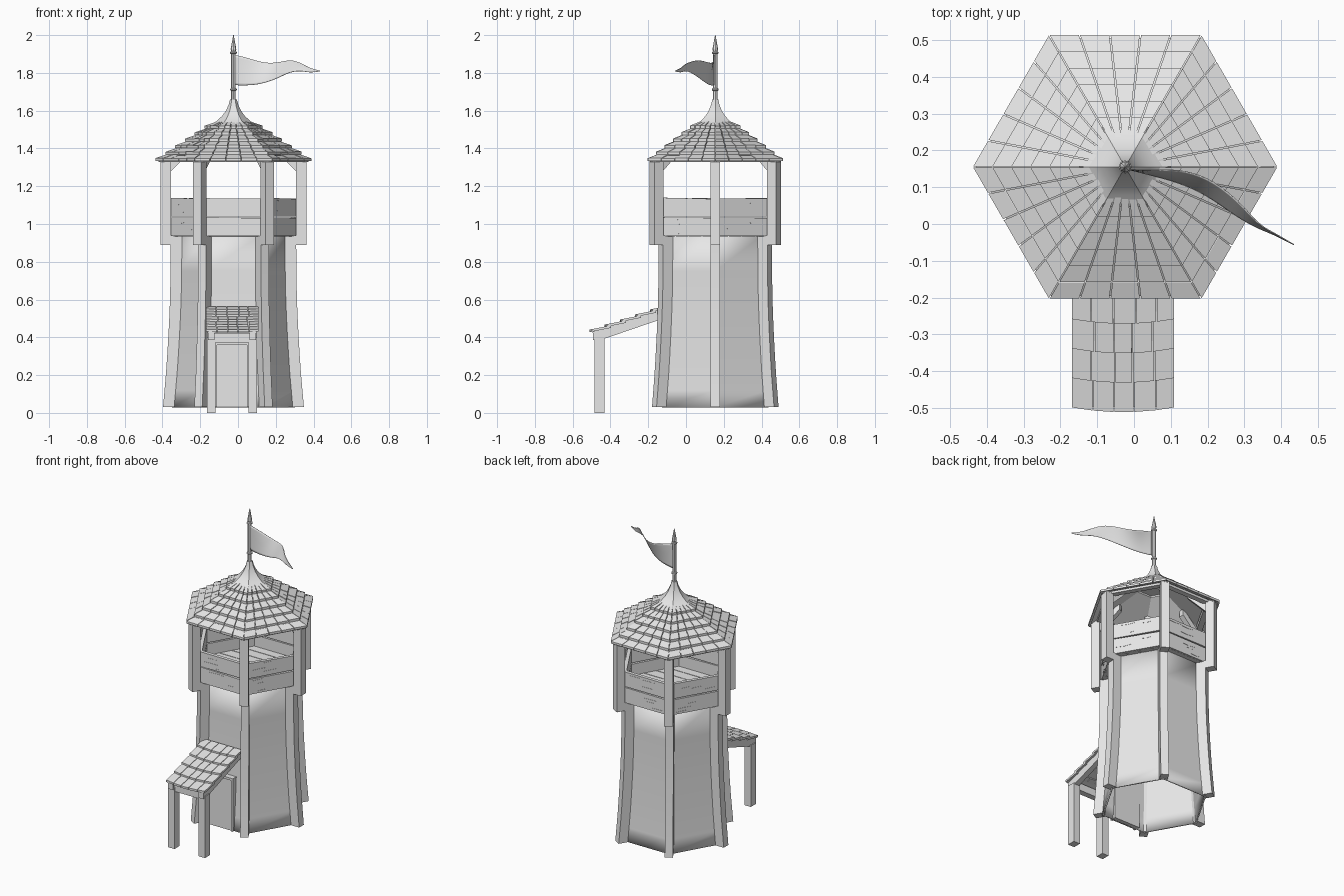
import bpy, bmesh, random
from math import sin, cos, tan, radians
from mathutils import Vector

random.seed(4)
cube = bpy.data.objects.get("Cube")
if cube:
    bpy.data.objects.remove(cube)

CX, CY = -0.024, 0.155          # tower axis
T30 = tan(radians(30))
CORNERS = [60 * k for k in range(6)]
SIDES = [a + 30 for a in CORNERS]

grey = bpy.data.materials.new("plain light grey")
grey.use_nodes = True
grey.diffuse_color = (0.8, 0.8, 0.8, 1)
grey.node_tree.nodes["Principled BSDF"].inputs["Base Color"].default_value = (0.8, 0.8, 0.8, 1)


def radial(angle, r, t, z):
    """Point at distance r along an angle, shifted sideways by t."""
    a = radians(angle)
    return Vector((CX + r * cos(a) - t * sin(a), CY + r * sin(a) + t * cos(a), z))


def hexa(bm, low, high):
    """Six-sided block between two matching quads."""
    loft(bm, [low, high])


def loft(bm, rings, closed_ends=True):
    """Skin a list of point rings."""
    rows = [[bm.verts.new(p) for p in ring] for ring in rings]
    n = len(rows[0])
    for a, b in zip(rows, rows[1:]):
        for i in range(n):
            j = (i + 1) % n
            bm.faces.new((a[i], a[j], b[j], b[i]))
    if closed_ends:
        bm.faces.new(rows[0][::-1])
        bm.faces.new(rows[-1])


def box(bm, x0, x1, y0, y1, z0, z1):
    quad = [(x0, y0), (x1, y0), (x1, y1), (x0, y1)]
    hexa(bm, [(x, y, z0) for x, y in quad], [(x, y, z1) for x, y in quad])


def finish(name, bm, smooth=False):
    bmesh.ops.recalc_face_normals(bm, faces=bm.faces)
    mesh = bpy.data.meshes.new(name)
    bm.to_mesh(mesh)
    bm.free()
    mesh.materials.append(grey)
    ob = bpy.data.objects.new(name, mesh)
    bpy.context.collection.objects.link(ob)
    if smooth:
        bpy.ops.object.select_all(action='DESELECT')
        ob.select_set(True)
        bpy.context.view_layer.objects.active = ob
        bpy.ops.object.shade_smooth_by_angle(angle=radians(30))
    return ob


def lathe(name, profile, sides=6, smooth=False, ends=True):
    bm = bmesh.new()
    loft(bm, [[radial(360 * i / sides, r, 0, z) for i in range(sides)] for r, z in profile], ends)
    return finish(name, bm, smooth)


def radial_block(bm, angle, r0, r1, half, z0, z1):
    quad = [(r0, -half), (r1, -half), (r1, half), (r0, half)]
    hexa(bm, [radial(angle, r, t, z0) for r, t in quad], [radial(angle, r, t, z1) for r, t in quad])


# Flared hexagonal wall, open below
FLARE = [(0.03, 0.041), (0.12, 0.033), (0.2, 0.026), (0.3, 0.019), (0.4, 0.013),
         (0.5, 0.008), (0.6, 0.004), (0.75, 0.001), (0.94, 0)]
wall = lathe("tower_wall", [(0.287 + d, z) for z, d in FLARE], 6, True, False)
shell = wall.modifiers.new("thickness", 'SOLIDIFY')
shell.thickness = 0.012

# Curved lower corner posts
bm = bmesh.new()
for a in CORNERS:
    loft(bm, [[radial(a, r + d, t, z) for r, t in
               ((0.27, -0.024), (0.332, -0.024), (0.332, 0.024), (0.27, 0.024))] for z, d in FLARE])
finish("lower_corner_posts", bm, True)

# Straight upper posts
bm = bmesh.new()
for a in CORNERS:
    radial_block(bm, a, 0.332, 0.386, 0.026, 0.89, 1.345)
finish("upper_corner_posts", bm)

# Knee braces and rafters under the roof
bm = bmesh.new()
for a in CORNERS:
    hexa(bm, [radial(a, r, -0.018, z) for r, z in ((0.34, 1.27), (0.34, 1.32), (0.21, 1.445), (0.21, 1.4))],
         [radial(a, r, 0.018, z) for r, z in ((0.34, 1.27), (0.34, 1.32), (0.21, 1.445), (0.21, 1.4))])
finish("knee_braces", bm)

# Ring beams on top of the posts
bm = bmesh.new()
for a in SIDES:
    quad = [(r, s * r * T30) for r, s in ((0.28, -1), (0.315, -1), (0.315, 1), (0.28, 1))]
    hexa(bm, [radial(a, r, t, 1.335) for r, t in quad], [radial(a, r, t, 1.365) for r, t in quad])
finish("ring_beams", bm)

# Plank floor
bm = bmesh.new()
R, N = 0.325, 8
for i in range(N):
    y0, y1 = [(2 * k / N - 1) * R * cos(radians(30)) for k in (i, i + 1)]
    y0, y1 = y0 + 0.002, y1 - 0.002
    w0, w1 = R - abs(y0) * T30, R - abs(y1) * T30
    quad = [(-w0, y0), (w0, y0), (w1, y1), (-w1, y1)]
    hexa(bm, [(CX + x, CY + y, 0.935) for x, y in quad], [(CX + x, CY + y, 0.96) for x, y in quad])
finish("platform_floor", bm)

# Two railing planks per side, with long thin splinters
bm = bmesh.new()
chips = bmesh.new()
for a in SIDES:
    for z0, z1 in ((0.936, 1.034), (1.041, 1.136)):
        dip = random.uniform(-0.004, 0.004)
        quad = [(0.268, -0.268 * T30), (0.29, -0.29 * T30), (0.29, 0.29 * T30), (0.268, 0.268 * T30)]
        hexa(bm, [radial(a, r, t, z0) for r, t in quad],
             [radial(a, r, t, z1 + dip * t / 0.17) for r, t in quad])
        for _ in range(3):
            t, z, w = random.uniform(-0.1, 0.1), random.uniform(z0 + 0.01, z1 - 0.01), random.uniform(0.02, 0.05)
            shape = [(t - w, z), (t, z - 0.003), (t + w, z + 0.002), (t, z + 0.002)]
            hexa(chips, [radial(a, 0.288, u, v) for u, v in shape],
                 [radial(a, 0.2915, u, v) for u, v in shape])
finish("railing_planks", bm)
finish("railing_splinters", chips)

# Roof boarding and rows of shingles
lathe("roof_boarding", [(0.404, 1.327), (0.1, 1.505), (0.1, 1.515), (0.404, 1.337)], ends=False)
bm = bmesh.new()
ROWS, COLS, STEP, RISE = 6, 5, 0.0448, 0.0345
for a in SIDES:
    for i in range(ROWS):
        ap, z = 0.358 - i * STEP, 1.333 + i * RISE
        inner = ap - STEP - 0.01
        for j in range(COLS):
            lift = random.uniform(0, 0.003)

            def edge(r, k, sign):
                return (2 * k / COLS - 1) * r * T30 + sign * 0.0018
            quad = [(ap, edge(ap, j, 1), 0), (ap, edge(ap, j + 1, -1), 0),
                    (inner, edge(inner, j + 1, -1), 0.022), (inner, edge(inner, j, 1), 0.022)]
            hexa(bm, [radial(a, r, t, z + up) for r, t, up in quad],
                 [radial(a, r, t, z + up + 0.013 + lift) for r, t, up in quad])
finish("roof_shingles", bm)

# Concave cap, pole and spike
lathe("roof_cap", [(0.125, 1.515), (0.125, 1.522), (0.088, 1.546), (0.06, 1.572), (0.04, 1.6),
                   (0.026, 1.63), (0.018, 1.66)], 6, True)
lathe("flag_pole", [(0.012, 1.64), (0.012, 1.92)], 8, True)
for name, z in (("lower_pole_ring", 1.705), ("upper_pole_ring", 1.9)):
    lathe(name, [(0.013, z), (0.018, z + 0.004), (0.018, z + 0.01), (0.013, z + 0.014)], 8)
lathe("pole_spike", [(0.011, 1.912), (0.015, 1.925), (0.0015, 2)], 8)

# Waving flag: x, upper y, lower y, upper z, lower z
FLAG = [(-0.015, 0.15, 0.15, 1.895, 1.735), (0.05, 0.147, 0.133, 1.88, 1.733), (0.12, 0.15, 0.115, 1.855, 1.74),
        (0.2, 0.13, 0.08, 1.848, 1.765), (0.28, 0.07, 0.02, 1.872, 1.808),
        (0.34, -0.003, -0.012, 1.85, 1.81), (0.38, -0.022, -0.026, 1.825, 1.8), (0.435, -0.055, -0.055, 1.812, 1.808)]
bm = bmesh.new()
strips = []
for x, yt, yb, zt, zb in FLAG:
    strips.append([bm.verts.new((x, yt + (yb - yt) * f, zt + (zb - zt) * f)) for f in (0, 0.33, 0.67, 1)])
for p, q in zip(strips, strips[1:]):
    for k in range(3):
        bm.faces.new((p[k], q[k], q[k + 1], p[k + 1]))
flag = finish("flag", bm, True)
sub = flag.modifiers.new("soften", 'SUBSURF')
sub.levels = sub.render_levels = 2
sub.boundary_smooth = 'PRESERVE_CORNERS'
flag.modifiers.new("cloth", 'SOLIDIFY').thickness = 0.003

# Door and its frame
bm = bmesh.new()
box(bm, -0.112, 0.048, -0.134, -0.1, 0.03, 0.36)
finish("door", bm)
bm = bmesh.new()
for x in (-0.126, 0.048):
    box(bm, x, x + 0.014, -0.142, -0.1, 0.03, 0.375)
box(bm, -0.112, 0.048, -0.142, -0.1, 0.36, 0.375)
finish("door_frame", bm)

# Porch posts, rafters and cross beam
posts, rafters = bmesh.new(), bmesh.new()
for x in (-0.165, 0.055):
    box(posts, x, x + 0.046, -0.484, -0.432, 0, 0.4)
    side = [(-0.492, 0.385), (-0.455, 0.385), (-0.11, 0.503), (-0.11, 0.552), (-0.492, 0.424)]
    loft(rafters, [[(x + dx, y, z) for y, z in side] for dx in (0.006, 0.04)])
finish("porch_posts", posts)
finish("porch_rafters", rafters)
bm = bmesh.new()
box(bm, -0.145, 0.09, -0.478, -0.44, 0.372, 0.42)
finish("porch_cross_beam", bm)

# Porch boarding and bowed rows of shingles
SLOPE = 0.335
bm = bmesh.new()
deck = [(-0.495, 0.423), (-0.11, 0.552), (-0.11, 0.558), (-0.495, 0.429)]
loft(bm, [[(x, y, z) for y, z in deck] for x in (-0.162, 0.098)])
finish("porch_boarding", bm)
bm = bmesh.new()
for i in range(5):
    y0 = -0.498 + 0.08 * i
    z0 = 0.43 + 0.08 * SLOPE * i
    cuts = [-0.17] + [-0.17 + 0.056 * k + random.uniform(-0.008, 0.008) for k in range(1, 5)] + [0.11]
    for xa, xb in zip(cuts, cuts[1:]):
        xa, xb = xa + 0.0015, xb - 0.0015
        back = min(y0 + 0.1, -0.11)
        fronts = [y0 - 0.013 * (1 - ((x + 0.03) / 0.14) ** 2) for x in (xa, xb)]
        quad = [(xa, fronts[0]), (xb, fronts[1]), (xb, back), (xa, back)]
        hexa(bm, [(x, y, z0 + (y - y0) * 0.2) for x, y in quad],
             [(x, y, z0 + 0.013 + (y - y0) * 0.2) for x, y in quad])
finish("porch_shingles", bm)
